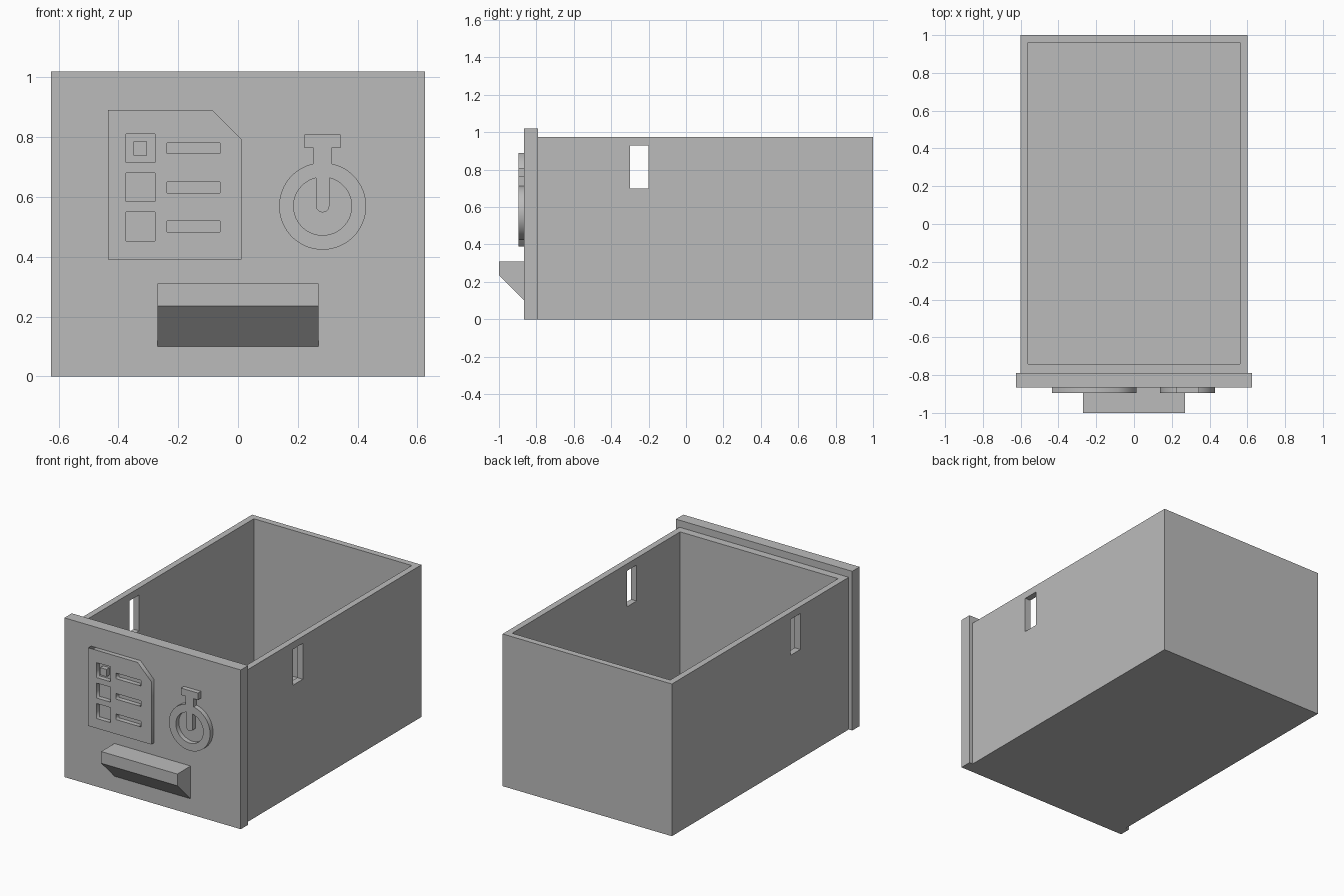
import bpy, bmesh
from math import sin, cos, asin, pi

cube = bpy.data.objects.get("Cube")
if cube:
    bpy.data.objects.remove(cube, do_unlink=True)

grey = bpy.data.materials.new("plain grey")
grey.use_nodes = True
grey.diffuse_color = (0.5, 0.5, 0.5, 1)
grey.node_tree.nodes["Principled BSDF"].inputs["Base Color"].default_value = (0.5, 0.5, 0.5, 1)


def add_object(name, mesh):
    mesh.materials.clear()
    mesh.materials.append(grey)
    ob = bpy.data.objects.new(name, mesh)
    bpy.context.collection.objects.link(ob)
    return ob


def box(name, x, y, z):
    """Box between (min, max) pairs on each axis."""
    bm = bmesh.new()
    bmesh.ops.create_cube(bm, size=1)
    for v in bm.verts:
        v.co = [lo + (c + 0.5) * (hi - lo) for c, (lo, hi) in zip(v.co, (x, y, z))]
    mesh = bpy.data.meshes.new(name)
    bm.to_mesh(mesh)
    bm.free()
    return add_object(name, mesh)


def cut(target, cutter):
    """Subtract the cutter, then discard it."""
    cutter.hide_render = True
    mod = target.modifiers.new("cut", "BOOLEAN")
    mod.operation, mod.solver, mod.object = "DIFFERENCE", "EXACT", cutter
    bpy.context.view_layer.objects.active = target
    bpy.ops.object.modifier_apply(modifier=mod.name)
    bpy.data.objects.remove(cutter, do_unlink=True)


def relief(name, outlines, back=-0.865, depth=0.03):
    """Raise closed x-z outlines (inner ones become holes) from the panel."""
    curve = bpy.data.curves.new(name, "CURVE")
    curve.dimensions, curve.fill_mode, curve.extrude = "2D", "BOTH", depth / 2
    for points in outlines:
        spline = curve.splines.new("POLY")
        spline.points.add(len(points) - 1)
        for p, (x, z) in zip(spline.points, points):
            p.co = (x, z, 0, 1)
        spline.use_cyclic_u = True
    temp = bpy.data.objects.new(name, curve)
    bpy.context.collection.objects.link(temp)
    graph = bpy.context.evaluated_depsgraph_get()
    mesh = bpy.data.meshes.new_from_object(temp.evaluated_get(graph))
    bpy.data.objects.remove(temp, do_unlink=True)
    # Weld the caps to the sides and stand the shape upright
    bm = bmesh.new()
    bm.from_mesh(mesh)
    bmesh.ops.remove_doubles(bm, verts=bm.verts, dist=0.0001)
    for v in bm.verts:
        v.co = (v.co.x, back - depth / 2 - v.co.z, v.co.y)
    bmesh.ops.recalc_face_normals(bm, faces=bm.faces)
    bm.to_mesh(mesh)
    bm.free()
    return add_object(name, mesh)


def rect(x0, x1, z0, z1):
    return [(x0, z0), (x1, z0), (x1, z1), (x0, z1)]


def arc(cx, cz, r, start, end, steps):
    return [(cx + r * cos(start + (end - start) * i / steps),
             cz + r * sin(start + (end - start) * i / steps)) for i in range(steps + 1)]


# Open drawer tray with a slot through both side walls
tray = box("drawer_tray", (-0.6, 0.6), (-0.79, 1), (0, 0.975))
cut(tray, box("cavity", (-0.56, 0.56), (-0.74, 0.96), (0.04, 1.2)))
cut(tray, box("slot", (-0.8, 0.8), (-0.3, -0.2), (0.7, 0.93)))

# Front panel
box("front_panel", (-0.625, 0.625), (-0.865, -0.79), (0, 1.02))

# Handle: wedge with a sloping underside
handle = box("handle", (-0.27, 0.27), (-1, -0.865), (0.1, 0.31))
for v in handle.data.vertices:
    if v.co.y < -0.95 and v.co.z < 0.2:
        v.co.z = 0.235

# Checklist sheet with cut-out boxes and lines
sheet = [[(-0.435, 0.39), (0.012, 0.39), (0.012, 0.793), (-0.085, 0.89), (-0.435, 0.89)]]
for z in (0.763, 0.632, 0.501):
    sheet.append(rect(-0.375, -0.278, z - 0.048, z + 0.048))
    sheet.append(rect(-0.238, -0.06, z - 0.018, z + 0.018))
relief("checklist_sheet", sheet)
box("check_mark", (-0.35, -0.305), (-0.895, -0.865), (0.739, 0.786))

# Stopwatch: ring with stem and button, hand joined to the ring
cx, cz, outer, inner, stem, hand = 0.283, 0.569, 0.1455, 0.097, 0.03, 0.0225
a, b = asin(stem / outer), asin(hand / inner)
ring = arc(cx, cz, outer, pi / 2 + a, 2.5 * pi - a, 72)
ring += [(cx + stem, 0.764), (cx + 0.06, 0.764), (cx + 0.06, 0.808),
         (cx - 0.06, 0.808), (cx - 0.06, 0.764), (cx - stem, 0.764)]
hole = arc(cx, cz, inner, pi / 2 + b, 2.5 * pi - b, 72)
hole += arc(cx, cz + 0.002, hand, 0, -pi, 16)
watch = relief("stopwatch", [ring, hole])
bpy.ops.object.select_all(action="DESELECT")
watch.select_set(True)
bpy.context.view_layer.objects.active = watch
bpy.ops.object.shade_smooth_by_angle(angle=pi / 6)
